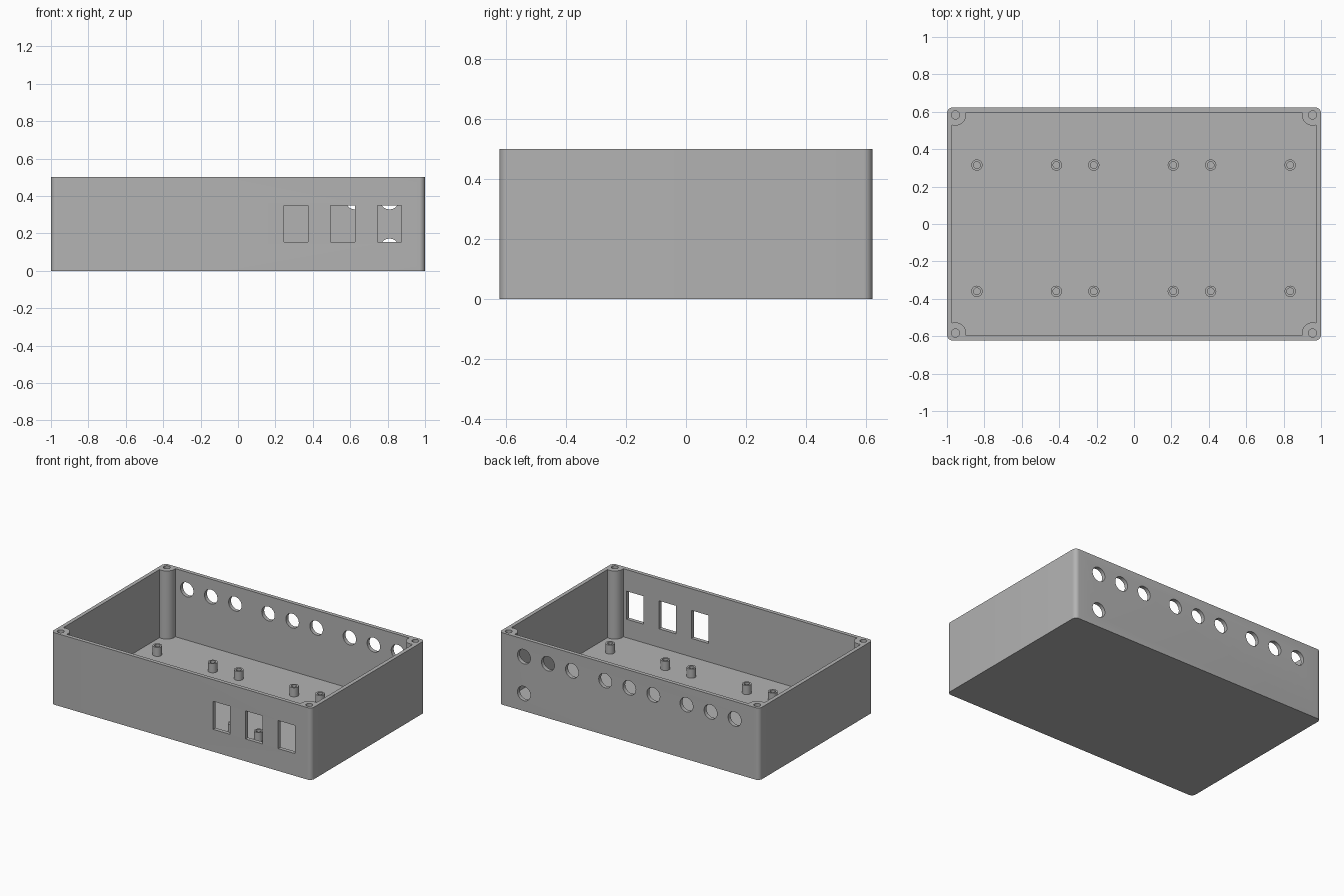
import bpy, bmesh
from math import sin, cos, radians, tau
from mathutils import Matrix

cube = bpy.data.objects.get("Cube")
if cube:
    bpy.data.objects.remove(cube, do_unlink=True)

HX, HY, HEIGHT = 1.0, 0.623, 0.5       # half length, half width, height
WALL = 0.027
SCREW_X, SCREW_Y = 0.955, 0.583        # lid screw centres

grey = bpy.data.materials.new("mid grey plastic")
grey.use_nodes = True
grey.diffuse_color = (0.45, 0.45, 0.45, 1)
grey.node_tree.nodes["Principled BSDF"].inputs["Base Color"].default_value = (0.45, 0.45, 0.45, 1)


def arc(cx, cy, r, start, end, steps):
    angles = [radians(start + (end - start) * i / steps) for i in range(steps + 1)]
    return [(cx + r * cos(a), cy + r * sin(a)) for a in angles]


def circle(cx, cy, r, sides=32):
    return arc(cx, cy, r, 0, 360, sides)[:-1]


def rectangle(x0, x1, y0, y1):
    return [(x0, y0), (x1, y0), (x1, y1), (x0, y1)]


def mirror_corner(corner):
    """Repeat the outline of one corner in all four quadrants."""
    loop = []
    for sx, sy in ((1, 1), (-1, 1), (-1, -1), (1, -1)):
        pts = [(x * sx, y * sy) for x, y in corner]
        loop += pts if sx * sy > 0 else pts[::-1]
    return loop


def add_prism(bm, outline, low, high, matrix=Matrix()):
    bottom = [bm.verts.new(matrix @ Matrix.Translation((x, y, low)).translation) for x, y in outline]
    top = [bm.verts.new(matrix @ Matrix.Translation((x, y, high)).translation) for x, y in outline]
    bm.faces.new(bottom[::-1])
    bm.faces.new(top)
    n = len(outline)
    for i in range(n):
        j = (i + 1) % n
        bm.faces.new((bottom[i], bottom[j], top[j], top[i]))


def make_object(name, bm):
    bmesh.ops.recalc_face_normals(bm, faces=bm.faces[:])
    mesh = bpy.data.meshes.new(name)
    bm.to_mesh(mesh)
    bm.free()
    mesh.materials.append(grey)
    obj = bpy.data.objects.new(name, mesh)
    bpy.context.collection.objects.link(obj)
    return obj


def activate(obj):
    bpy.ops.object.select_all(action='DESELECT')
    obj.select_set(True)
    bpy.context.view_layer.objects.active = obj


def cut(target, cutter):
    cutter.hide_render = True
    mod = target.modifiers.new("cut", 'BOOLEAN')
    mod.operation = 'DIFFERENCE'
    mod.solver = 'EXACT'
    mod.object = cutter
    activate(target)
    bpy.ops.object.modifier_apply(modifier=mod.name)
    bpy.data.objects.remove(cutter, do_unlink=True)


# Outer shell with rounded upright corners
bm = bmesh.new()
radius = 0.03
add_prism(bm, mirror_corner(arc(HX - radius, HY - radius, radius, 0, 90, 8)), 0, HEIGHT)
box = make_object("enclosure_box", bm)

# Cavity, whose corners leave round screw posts standing
bm = bmesh.new()
post = arc(SCREW_X, SCREW_Y, 0.057, 288.4, 166.8, 14)
add_prism(bm, mirror_corner(post), WALL, HEIGHT + 0.1)
cut(box, make_object("cavity_cutter", bm))

# Openings: front windows, rear round ports, screw holes
bm = bmesh.new()
upright = Matrix.Rotation(radians(90), 4, 'X')     # outline y -> z, extrusion -> -y
for x in (0.31, 0.56, 0.81):
    add_prism(bm, rectangle(x - 0.065, x + 0.065, 0.155, 0.35), HY - 0.06, HY + 0.05, upright)
ports = [(group + step, 0.378) for group in (-0.625, 0, 0.625) for step in (-0.185, 0, 0.185)]
for x, z in ports + [(0.81, 0.122)]:
    add_prism(bm, circle(x, z, 0.05), -HY - 0.05, -HY + 0.06, upright)
for sx in (-1, 1):
    for sy in (-1, 1):
        add_prism(bm, circle(sx * SCREW_X, sy * SCREW_Y, 0.022, 24), 0.25, HEIGHT + 0.1)
cut(box, make_object("opening_cutter", bm))

# Hollow board standoffs on the floor
bm = bmesh.new()
rings = []
for r, z in ((0.03, WALL - 0.005), (0.03, 0.09), (0.018, 0.09), (0.018, WALL + 0.002)):
    rings.append([bm.verts.new((r * cos(tau * i / 24), r * sin(tau * i / 24), z)) for i in range(24)])
for a, b in zip(rings, rings[1:]):
    for i in range(24):
        j = (i + 1) % 24
        bm.faces.new((a[i], a[j], b[j], b[i]))
bm.faces.new(rings[0])
bm.faces.new(rings[-1])
standoff = make_object("standoff", bm)
activate(standoff)
bpy.ops.object.shade_smooth_by_angle(angle=radians(30))

places = [(x, y) for x in (-0.84, -0.415, -0.215, 0.21, 0.41, 0.835) for y in (-0.36, 0.315)]
standoff.location = (*places[0], 0)
for x, y in places[1:]:
    copy = standoff.copy()
    copy.location = (x, y, 0)
    bpy.context.collection.objects.link(copy)

activate(box)
bpy.ops.object.shade_smooth_by_angle(angle=radians(30))
